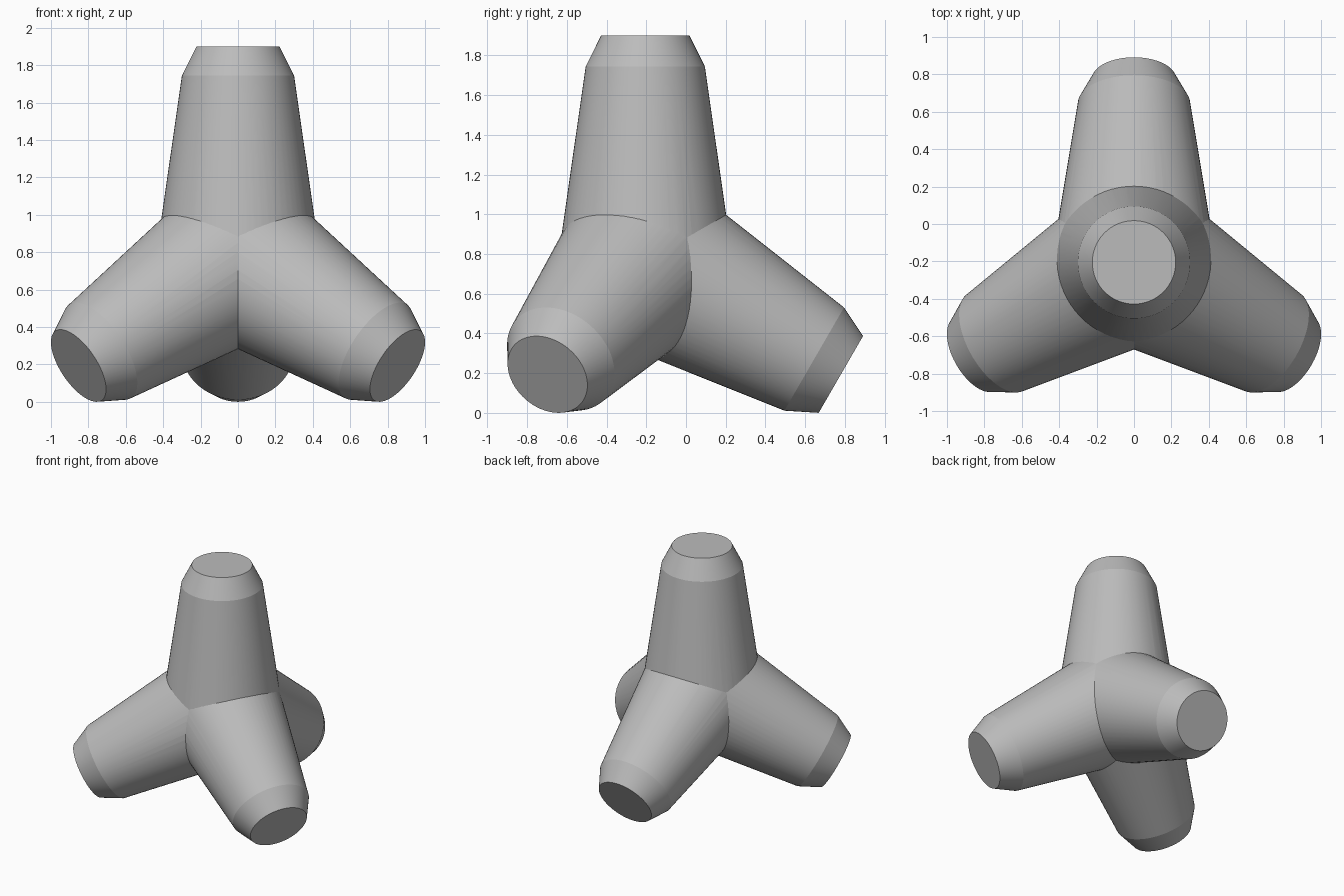
import bpy, bmesh, math
from mathutils import Vector

if "Cube" in bpy.data.objects:
    bpy.data.objects.remove(bpy.data.objects["Cube"])

CENTRE = Vector((0, -0.205, 0.762))
# leg profile: (distance from the centre, radius)
PROFILE = [(0.0, 0.441), (0.982, 0.30), (1.137, 0.223)]
SIDES = 64

concrete = bpy.data.materials.new("concrete grey")
concrete.diffuse_color = (0.5, 0.5, 0.5, 1)
concrete.use_nodes = True
concrete.node_tree.nodes["Principled BSDF"].inputs["Base Color"].default_value = concrete.diffuse_color


def make_leg(name, direction):
    """Tapered round leg with a bevelled tip, pointing along direction."""
    rot = Vector((0, 0, 1)).rotation_difference(direction)
    bm = bmesh.new()
    rings = []
    for t, r in PROFILE:
        ring = []
        for i in range(SIDES):
            a = 2 * math.pi * i / SIDES
            p = Vector((r * math.cos(a), r * math.sin(a), t))
            ring.append(bm.verts.new(CENTRE + rot @ p))
        rings.append(ring)
    for lo, hi in zip(rings, rings[1:]):
        for i in range(SIDES):
            j = (i + 1) % SIDES
            bm.faces.new((lo[i], lo[j], hi[j], hi[i]))
    bm.faces.new(rings[0][::-1])
    bm.faces.new(rings[-1])
    mesh = bpy.data.meshes.new(name)
    bm.to_mesh(mesh)
    bm.free()
    mesh.materials.append(concrete)
    ob = bpy.data.objects.new(name, mesh)
    bpy.context.collection.objects.link(ob)
    return ob


# upright leg
body = make_leg("tetrapod_block", Vector((0, 0, 1)))

# three lower legs, sloping 30 degrees below horizontal
legs = []
for name, az in (("back_leg", 90), ("left_leg", 210), ("right_leg", 330)):
    a = math.radians(az)
    c = math.cos(math.radians(30))
    legs.append(make_leg(name, Vector((c * math.cos(a), c * math.sin(a), -0.5))))

# fuse the legs into one solid
bpy.context.view_layer.objects.active = body
for leg in legs:
    mod = body.modifiers.new("join " + leg.name, 'BOOLEAN')
    mod.operation = 'UNION'
    mod.solver = 'EXACT'
    mod.object = leg
    bpy.ops.object.modifier_apply(modifier=mod.name)
    bpy.data.objects.remove(leg)

# smooth round sides, crisp bevels and seams
bpy.ops.object.select_all(action='DESELECT')
body.select_set(True)
bpy.ops.object.shade_smooth_by_angle(angle=math.radians(12))
